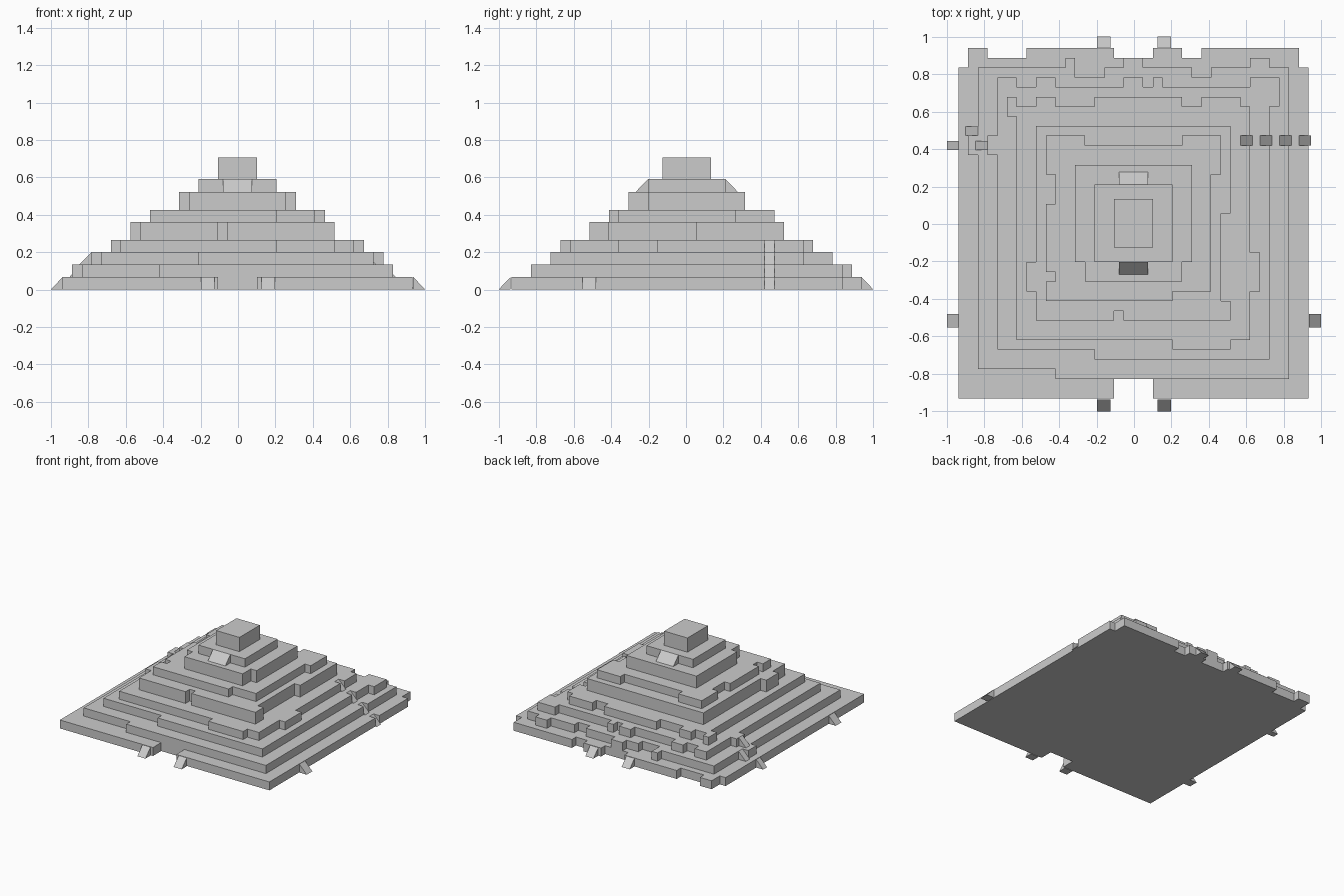
import bpy
import bmesh
from mathutils import Vector

if "Cube" in bpy.data.objects:
    bpy.data.objects.remove(bpy.data.objects["Cube"])

U = 0.052                                            # size of one building block
Z = [0, 0.068, 0.134, 0.2, 0.265, 0.36, 0.425, 0.522, 0.59, 0.705]


def link(name, bm):
    me = bpy.data.meshes.new(name)
    bm.to_mesh(me)
    bm.free()
    ob = bpy.data.objects.new(name, me)
    bpy.context.collection.objects.link(ob)
    return ob


def strip(side, row, a, b):
    """Block cells in one row parallel to a side, running from a to b."""
    r = row if side in "RB" else -row - 1
    return {(r, k) if side in "LR" else (k, r) for k in range(a, b)}


def slab(name, cells, z0, z1):
    """Merge block cells into one flat outline and thicken it."""
    bm = bmesh.new()
    for x, y in cells:
        corners = ((x, y), (x + 1, y), (x + 1, y + 1), (x, y + 1))
        bm.faces.new([bm.verts.new((i * U - 0.003, j * U + 0.004, z0)) for i, j in corners])
    bmesh.ops.remove_doubles(bm, verts=bm.verts, dist=0.001)
    bmesh.ops.dissolve_limit(bm, angle_limit=0.01, verts=bm.verts, edges=bm.edges)
    mod = link(name, bm).modifiers.new("thickness", 'SOLIDIFY')
    mod.thickness, mod.offset = z1 - z0, 1


def ramp(name, x, y, d, width, level):
    """Wedge with its high edge centred on (x, y), sloping down along d."""
    d = Vector((*d, 0))
    s = Vector((d.y, -d.x, 0)) * width / 2
    low = Vector((x, y, Z[level]))
    tri = (low, low + d * 0.065, Vector((x, y, Z[level + 1])))
    bm = bmesh.new()
    for v in tri:
        bm.verts.new(v + s)
        bm.verts.new(v - s)
    bmesh.ops.convex_hull(bm, input=bm.verts)
    bmesh.ops.dissolve_limit(bm, angle_limit=0.01, verts=bm.verts, edges=bm.edges)
    link(name, bm)


# Weathered edges of each tier: blocks missing from a side, blocks standing out of a side
missing = [
    {"B": [(-15, -11), (-2, 2), (5, 7)], "L": [(16, 18)], "R": [(16, 18)]},
    {"B": [(-6, -3), (6, 8)], "F": [(-16, -8)]},
    {"F": [(-14, -4)]},
    {},
    {"R": [(-8, 1)], "F": [(-2, -1)]},
    {"F": [(4, 8)]},
    {"L": [(-6, -4)], "R": [(-6, -4)]},
    {},
]
extra = [
    {},
    {"B": [(-7, -6), (-1, 1), (12, 14)], "L": [(7, 9)]},
    {"B": [(-14, -12), (-10, -8), (-1, 1), (2, 3), (12, 15)], "R": [(12, 14)], "L": [(7, 9)]},
    {"B": [(-13, -12), (-10, -8), (-4, 5), (7, 11)], "F": [(4, 10)], "L": [(11, 12)],
     "R": [(-7, -3)]},
    {"L": [(-7, -4)]},
    {"L": [(-8, -6), (-5, 2), (5, 8)], "R": [(5, 8)], "B": [(-9, -5), (5, 9)]},
    {},
    {},
]

# Stepped tiers, each two blocks narrower per side than the one below
for i in range(8):
    h = 18 - 2 * i
    cells = {(x, y) for x in range(-h, h) for y in range(-h, h)}
    for side, runs in missing[i].items():
        for a, b in runs:
            cells -= strip(side, h - 1, a, b)
    for side, runs in extra[i].items():
        for a, b in runs:
            cells |= strip(side, h, a, b)
    if i == 0:                                       # front entrance recess
        cells -= strip("F", h - 1, -2, 2) | strip("F", h - 2, -2, 2)
    if i < 4:                                        # slot for the right-hand stair
        cells -= strip("R", h - 1, 8, 9)
        ramp("right_stair_ramp", (h - 1) * U - 0.003, 8.5 * U + 0.004, (1, 0), U, i)
    slab(f"tier_{i + 1}", cells, Z[i], Z[i + 1])

# Top block
bm = bmesh.new()
bmesh.ops.create_cube(bm, size=1)
bmesh.ops.scale(bm, vec=(4 * U, 5 * U, Z[9] - Z[8]), verts=bm.verts)
bmesh.ops.translate(bm, vec=(-0.003, 0.004, (Z[8] + Z[9]) / 2), verts=bm.verts)
link("top_block", bm)

# Ramps mirrored front to back and left to right
for s in (-1, 1):
    for side in (-1, 1):
        ramp("base_ramp", side * 0.162, s * 0.937, (0, s), 0.072, 0)
    ramp("upper_ramp", -0.003, s * 4 * U + 0.004, (0, s), 0.155, 7)
    ramp("side_ramp", s * 0.936, -0.517, (s, 0), 0.072, 0)

# Winding ramps on the left
for i, y in enumerate((0.42, 0.497, 0.42)):
    ramp("left_stair_ramp", -0.936 + i * 0.0765 + (i == 1) * 0.0245, y, (-1, 0), 0.05, i)
